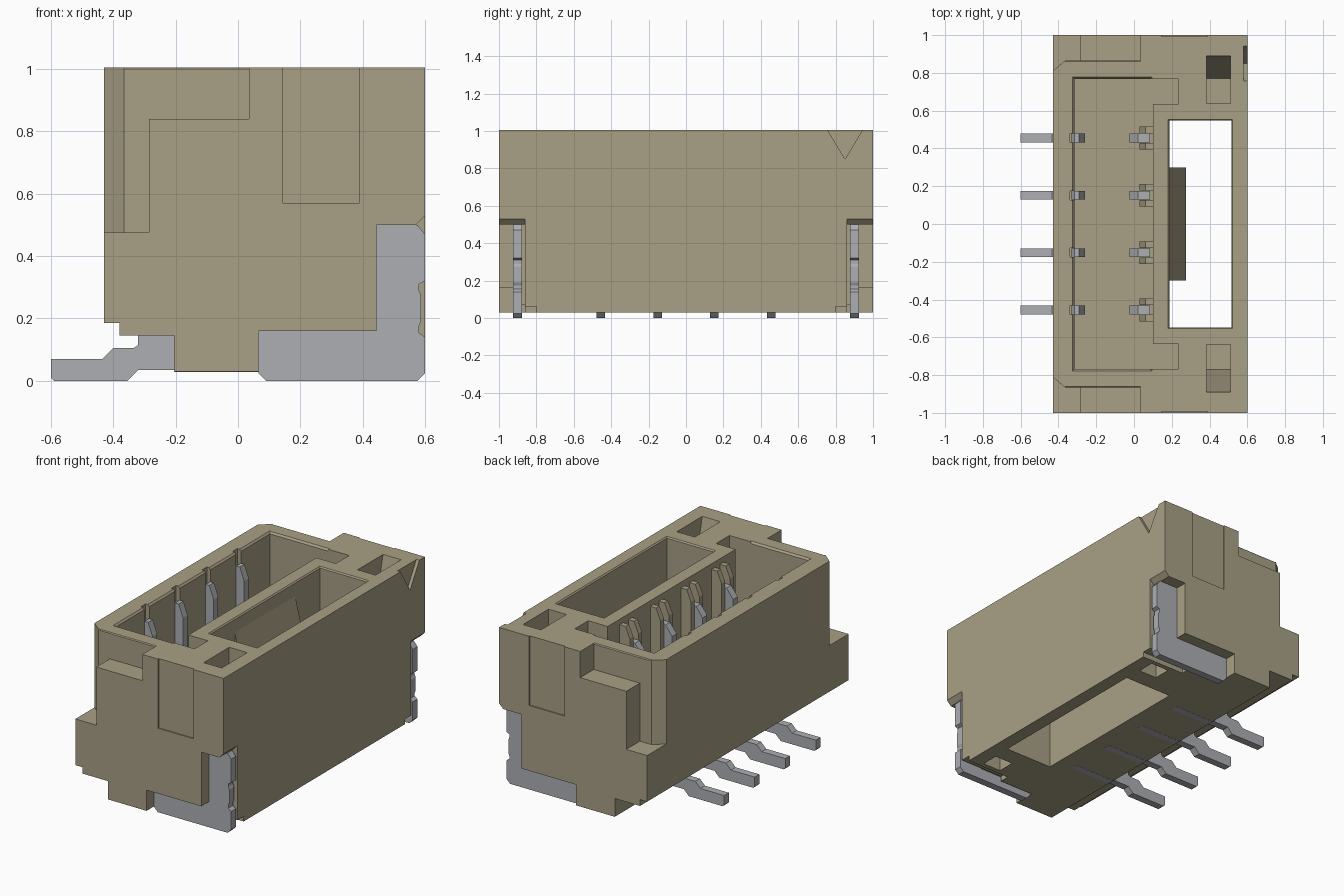
import bpy, bmesh


def material(name, rgb):
    m = bpy.data.materials.new(name)
    m.diffuse_color = (*rgb, 1)
    return m


TAN = material("tan plastic", (0.395, 0.35, 0.235))
METAL = material("grey metal", (0.42, 0.427, 0.45))


def prism(name, pts, axis, a, b, mat=TAN, s=1):
    """Extrude a 2D outline along an axis from a to b; s=-1 mirrors it in y."""
    place = {'x': lambda p, t: (t, p[0] * s, p[1]),
             'y': lambda p, t: (p[0], t * s, p[1]),
             'z': lambda p, t: (p[0], p[1] * s, t)}[axis]
    bm = bmesh.new()
    lo = [bm.verts.new(place(p, a)) for p in pts]
    hi = [bm.verts.new(place(p, b)) for p in pts]
    bm.faces.new(lo)
    bm.faces.new(hi[::-1])
    n = len(pts)
    for i in range(n):
        j = (i + 1) % n
        bm.faces.new((lo[i], hi[i], hi[j], lo[j]))
    bmesh.ops.recalc_face_normals(bm, faces=bm.faces)
    me = bpy.data.meshes.new(name)
    bm.to_mesh(me)
    bm.free()
    me.materials.append(mat)
    ob = bpy.data.objects.new(name, me)
    bpy.context.collection.objects.link(ob)
    return ob


def box(name, x0, x1, y0, y1, z0, z1, s=1, flare=0):
    ob = prism(name, [(x0, y0), (x1, y0), (x1, y1), (x0, y1)], 'z', z0, z1, TAN, s)
    if flare:  # widen the top for a chamfered rim
        for v in ob.data.vertices:
            if v.co.z > (z0 + z1) / 2:
                v.co.x += flare if v.co.x > (x0 + x1) / 2 else -flare
                v.co.y += flare if v.co.y * s > (y0 + y1) / 2 else -flare
    return ob


def cut(cutter):
    cutter.hide_render = True
    mod = housing.modifiers.new("cut", 'BOOLEAN')
    mod.operation = 'DIFFERENCE'
    mod.solver = 'EXACT'
    mod.object = cutter
    bpy.context.view_layer.objects.active = housing
    bpy.ops.object.modifier_apply(modifier=mod.name)
    bpy.data.objects.remove(cutter)


TOP, BOTTOM, FLOOR = 1.005, 0.03, 0.2
PINS = (-0.455, -0.152, 0.152, 0.455)

# Housing: stepped profile extruded along its length
housing = prism("housing", [(-0.43, TOP), (-0.43, 0.185), (-0.38, 0.185), (-0.38, 0.145),
                            (-0.205, 0.145), (-0.205, BOTTOM), (0.6, BOTTOM), (0.6, TOP)],
                'y', -1, 1)

# Contact cavity, and the through slot for the latch, both with chamfered rims
cut(box("cavity", -0.315, 0.1, -0.768, 0.768, FLOOR, 1.1))
cut(box("cavity_rim", -0.315, 0.085, -0.768, 0.768, 0.993, 1.02, flare=0.022))
cut(box("latch_slot", 0.188, 0.515, -0.547, 0.547, -0.1, 1.1))
cut(box("latch_slot_rim", 0.188, 0.515, -0.547, 0.547, 0.997, 1.02, flare=0.02))

for s in (1, -1):
    # Cavity side arms beside the latch wall
    cut(box("side_arm", 0.05, 0.235, 0.635, 0.7675, FLOOR + 0.002, 1.1, s))
    # Upper corner notch with chamfered wall, and the higher shelf next to it
    cut(prism("corner_notch", [(-0.5, 0.751), (-0.365, 0.865), (-0.285, 0.865), (-0.285, 1.1),
                               (-0.5, 1.1)], 'z', 0.475, 1.1, s=s))
    cut(box("shelf_notch", -0.3, 0.035, 0.8655, 1.1, 0.84, 1.1, s))
    cut(prism("wall_chamfer", [(0.9, 0.965), (0.9, 1.1), (0.84, 1.025)],
              'x', -0.365, 0.035, s=s))
    # Shallow end panel
    cut(box("end_panel", 0.145, 0.39, 0.992, 1.1, 0.57, 1.1, s))
    # Top pocket with sloped outer wall, and blind hole beneath
    cut(prism("top_pocket", [(0.637, 0.5), (0.77, 0.5), (0.89, TOP), (0.89, 1.1), (0.637, 1.1)],
              'x', 0.385, 0.51, s=s))
    cut(box("bottom_hole", 0.385, 0.51, 0.66, 0.77, -0.1, 0.35, s))
    # L-shaped recess for the solder tab
    cut(prism("tab_recess", [(0.065, -0.1), (0.7, -0.1), (0.7, 0.63), (0.57, 0.5), (0.445, 0.5),
                             (0.445, 0.16), (0.065, 0.16)], 'y', 0.862, 1.1, s=s))
    cut(box("foot_relief", 0.3, 0.7, 0.8, 0.9, -0.1, 0.062, s))

# Pin-one triangle on the side face
cut(prism("pin_one_mark", [(0.85, 0.85), (0.95, 1.017), (0.95, 1.1), (0.75, 1.1), (0.75, 1.017)],
          'x', 0.58, 0.7))

# Latch ramp on the inner side of the slot
prism("latch_ramp", [(0.18, 0.95), (0.275, 0.55), (0.275, 0.45), (0.18, 0.45)], 'y', -0.3, 0.3)

# Contacts, with guide grooves in the back wall and paired cheeks on the latch wall
PIN = [(-0.6, 0.07), (-0.435, 0.07), (-0.4, 0.105), (-0.335, 0.105), (-0.32, 0.115),
       (-0.32, 0.145), (-0.33, 0.15), (-0.33, 0.89), (-0.315, 0.92), (-0.29, 0.92),
       (-0.26, 0.84), (-0.26, 0.15), (-0.025, 0.15), (-0.025, 0.8), (0.02, 0.86),
       (0.085, 0.86), (0.085, 0.029), (-0.204, 0.029), (-0.206, 0.035), (-0.32, 0.035),
       (-0.355, 0.0), (-0.59, 0.0), (-0.6, 0.01)]
CHEEK = [(0.105, FLOOR), (0.03, FLOOR), (0.03, 0.9), (0.06, 0.97), (0.105, 0.97)]
for i, y in enumerate(PINS, 1):
    cut(box("groove", -0.34, -0.3, y - 0.024, y + 0.024, FLOOR + 0.1, 1.1))
    prism(f"contact_{i}", PIN, 'y', y - 0.023, y + 0.023, METAL)
    for d in (-0.06, 0.025):
        prism(f"contact_cheek_{i}", CHEEK, 'y', y + d, y + d + 0.035)

# Solder tabs at both ends
TAB = [(0.065, 0.16), (0.065, 0.025), (0.09, 0), (0.575, 0), (0.6, 0.025), (0.6, 0.14),
       (0.58, 0.155), (0.58, 0.175), (0.587, 0.19), (0.587, 0.275), (0.58, 0.29), (0.58, 0.31),
       (0.6, 0.32), (0.6, 0.47), (0.575, 0.5), (0.445, 0.5), (0.445, 0.16)]
for s, side in ((1, "rear"), (-1, "front")):
    prism(f"solder_tab_{side}", TAB, 'y', 0.878, 0.925, METAL, s)
    # Plastic web holding the tab against the housing
    box(f"tab_web_{side}", 0.1, 0.44, 0.85, 0.88, 0.07, 0.165, s)
